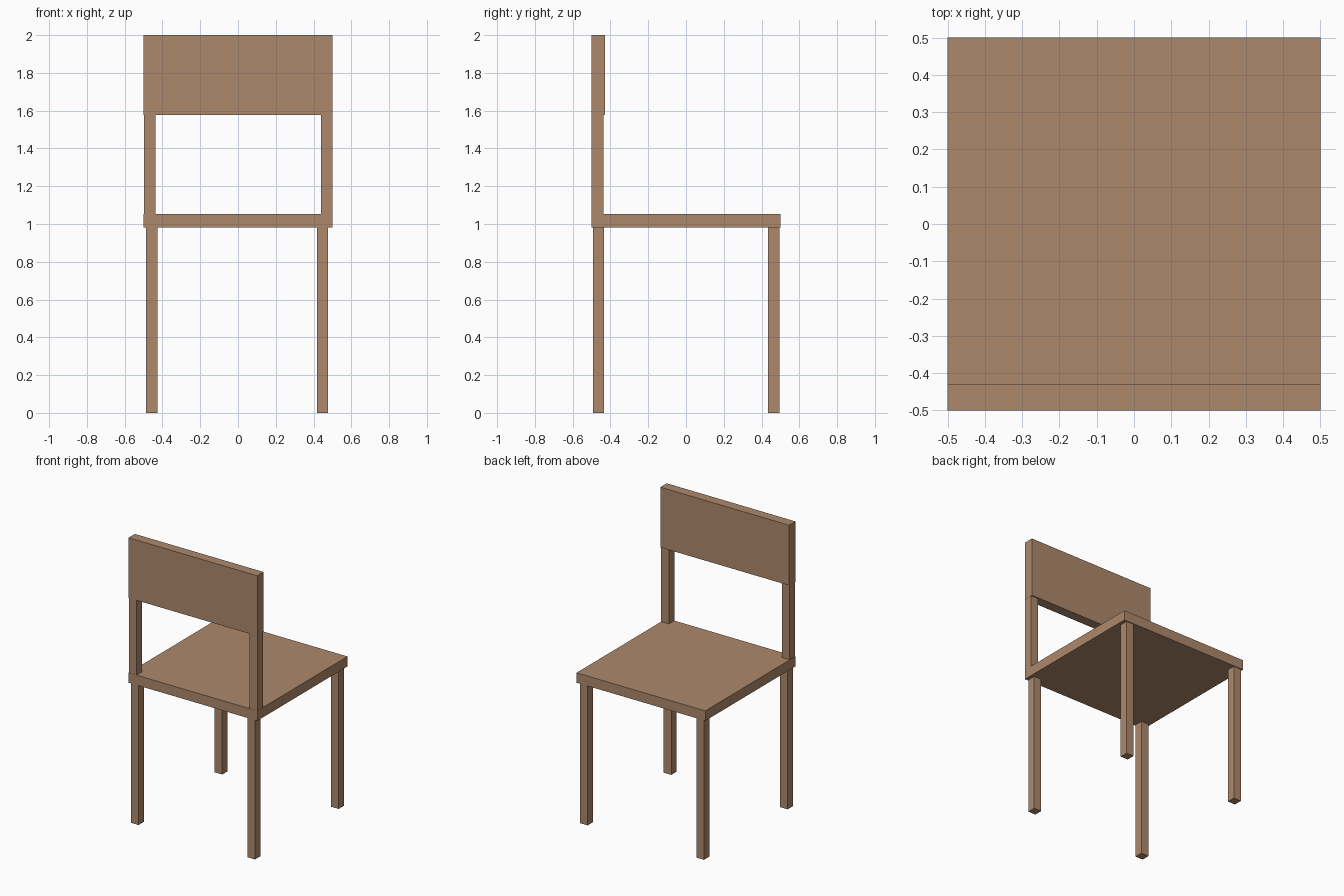
import bpy

if "Cube" in bpy.data.objects:
    bpy.data.objects.remove(bpy.data.objects["Cube"])

wood = bpy.data.materials.new("warm_wood")
wood.diffuse_color = (0.423, 0.250, 0.147, 1.0)
wood.use_nodes = True
wood.node_tree.nodes["Principled BSDF"].inputs["Base Color"].default_value = wood.diffuse_color


def box(name, x, y, z):
    """Box spanning the given (min, max) ranges."""
    spans = (x, y, z)
    bpy.ops.mesh.primitive_cube_add(size=1, location=[(a + b) / 2 for a, b in spans])
    ob = bpy.context.object
    ob.name = name
    ob.scale = [b - a for a, b in spans]
    bpy.ops.object.transform_apply(location=False, rotation=False, scale=True)
    ob.data.materials.append(wood)
    return ob


SEAT_BOTTOM, SEAT_TOP, REST_BOTTOM = 0.982, 1.052, 1.577

# Seat slab and backrest panel
box("seat", (-0.5, 0.5), (-0.5, 0.5), (SEAT_BOTTOM, SEAT_TOP))
box("backrest", (-0.5, 0.5), (-0.5, -0.43), (REST_BOTTOM, 2.0))

# Four legs, set slightly off centre in x
for side, x in (("left", (-0.486, -0.427)), ("right", (0.418, 0.477))):
    for end, y in (("backrest_side", (-0.493, -0.434)), ("open_side", (0.435, 0.494))):
        box(f"leg_{side}_{end}", x, y, (0.0, SEAT_BOTTOM))

# Two posts carrying the backrest
for side, x in (("left", (-0.497, -0.438)), ("right", (0.440, 0.499))):
    box(f"back_post_{side}", x, (-0.499, -0.438), (SEAT_TOP, REST_BOTTOM))
